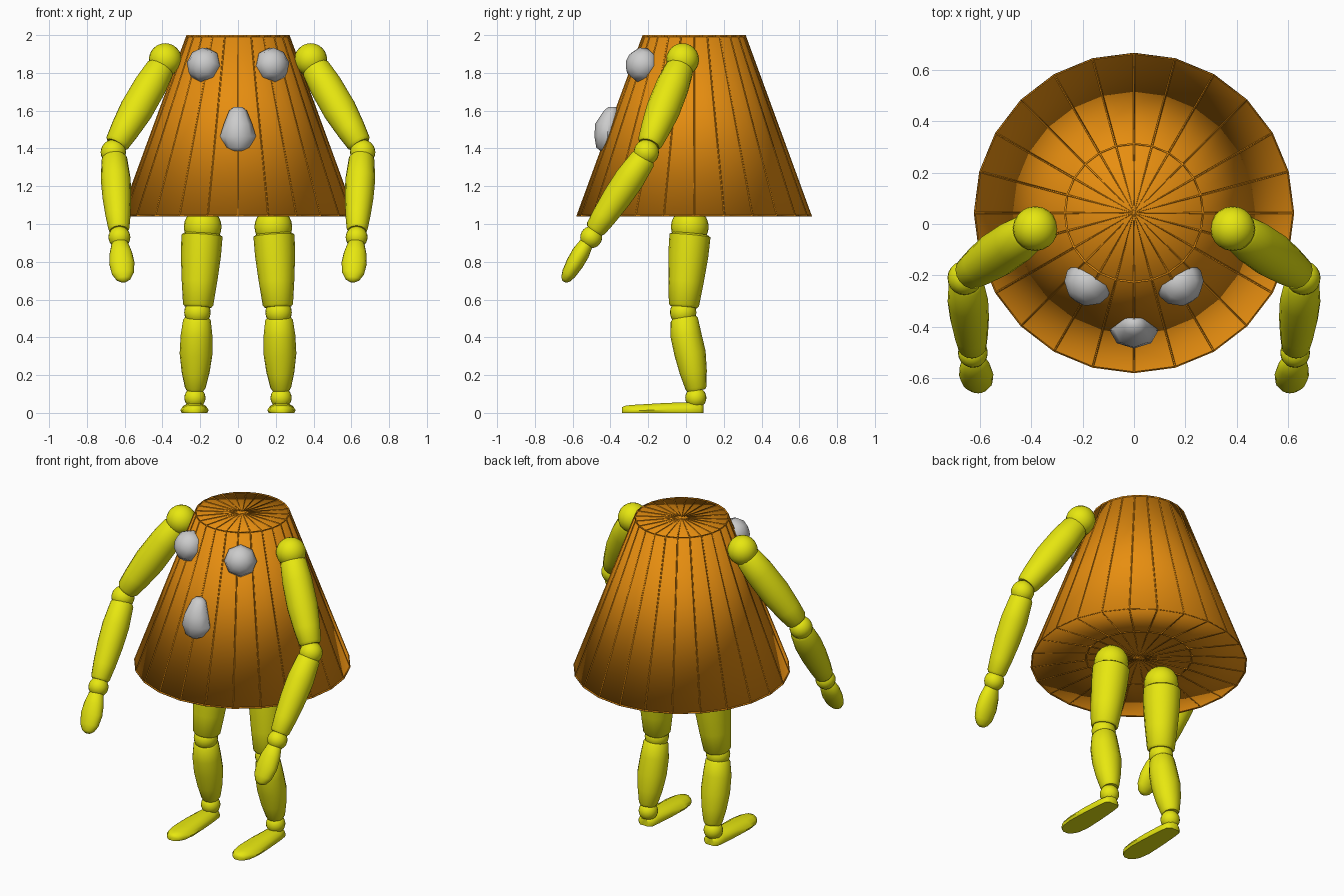
import bpy, bmesh, math
from mathutils import Vector, Matrix

if "Cube" in bpy.data.objects:
    bpy.data.objects.remove(bpy.data.objects["Cube"])


def material(name, rgb):
    m = bpy.data.materials.new(name)
    m.diffuse_color = (*rgb, 1)
    m.use_nodes = True
    m.node_tree.nodes["Principled BSDF"].inputs["Base Color"].default_value = m.diffuse_color
    return m


ORANGE = material("orange", (0.8, 0.27, 0.005))
YELLOW = material("yellow", (0.8, 0.8, 0.005))


def finish(bm, name, mat=None, angle=50):
    bmesh.ops.recalc_face_normals(bm, faces=bm.faces[:])
    me = bpy.data.meshes.new(name)
    bm.to_mesh(me)
    bm.free()
    me.shade_smooth()
    me.set_sharp_from_angle(angle=math.radians(angle))
    if mat:
        me.materials.append(mat)
    ob = bpy.data.objects.new(name, me)
    bpy.context.collection.objects.link(ob)
    return ob


def skin(name, rings, mat=None, angle=50, fan=False):
    """Bridge a list of equal point rings and close both ends."""
    bm = bmesh.new()
    vs = [[bm.verts.new(p) for p in r] for r in rings]
    n = len(vs[0])
    for a, b in zip(vs, vs[1:]):
        for i in range(n):
            j = (i + 1) % n
            bm.faces.new((a[i], a[j], b[j], b[i]))
    for r in (vs[0], vs[-1]):
        f = bm.faces.new(r)
        if fan:
            bmesh.ops.poke(bm, faces=[f])
    return finish(bm, name, mat, angle)


def limb(name, p0, p1, profile, sides=16):
    """Round limb from p0 to p1; profile rows are (t, x radius, other radius, y shift)."""
    p0, p1 = Vector(p0), Vector(p1)
    axis = (p1 - p0).normalized()
    u = Vector((1, 0, 0))
    u = (u - axis * u.dot(axis)).normalized()
    v = axis.cross(u)
    rings = []
    for t, rx, ry, dy in profile:
        c = p0.lerp(p1, t) + Vector((0, dy, 0))
        rings.append([c + u * rx * math.cos(k) + v * ry * math.sin(k)
                      for k in (2 * math.pi * i / sides for i in range(sides))])
    return skin(name, rings, YELLOW)


def rod(*rows):
    return [(t, r, r, 0) for t, r in rows]


def ball(name, c, r, mat=YELLOW, seg=20, rings=12, matrix=None):
    bm = bmesh.new()
    bmesh.ops.create_uvsphere(bm, u_segments=seg, v_segments=rings, radius=r)
    if matrix:
        bm.transform(matrix)
    bmesh.ops.translate(bm, verts=bm.verts[:], vec=c)
    return finish(bm, name, mat)


# Body: 24-sided shade with fan caps and a shallow recess underneath
CY = 0.043
rings = [[(r * math.cos(k), CY + r * math.sin(k), z)
          for k in (math.radians(15 * i) for i in range(24))]
         for r, z in ((0.27, 1.995), (0.62, 1.043), (0.305, 1.075))]
body = skin("shade_body", rings, ORANGE, 180, fan=True)

# Thin ribs along every seam of the body
ribs = body.copy()
ribs.data = body.data.copy()
ribs.name = "shade_ribs"
bpy.context.collection.objects.link(ribs)
w = ribs.modifiers.new("ribs", 'WIREFRAME')
w.thickness = 0.011
w.offset = 0
w.use_even_offset = False

# Nose: low-poly pear
nose = [[(rx * math.cos(k), y + ry * math.sin(k), z)
         for k in (math.radians(45 * i) for i in range(8))]
        for z, rx, ry, y in ((1.38, 0.02, 0.015, -0.43), (1.405, 0.065, 0.05, -0.425),
                             (1.465, 0.095, 0.07, -0.415), (1.53, 0.075, 0.068, -0.413),
                             (1.6, 0.047, 0.04, -0.395), (1.62, 0.022, 0.02, -0.39))]
skin("nose", nose)

for side, s in (("left", 1), ("right", -1)):
    # Eye: low-poly ball with its pole pointing outward
    out = Vector((s * 0.175, -0.28, 0.1)).to_track_quat('Z', 'Y').to_matrix().to_4x4()
    ball(side + "_eye", (s * 0.18, -0.232, 1.842), 0.095, None, 8, 6,
         out @ Matrix.Diagonal((1, 1, 0.9, 1)))

    # Arm
    ball(side + "_shoulder", (s * 0.385, -0.018, 1.87), 0.087)
    limb(side + "_upper_arm", (s * 0.405, -0.03, 1.835), (s * 0.645, -0.195, 1.42),
         rod((0, 0.065), (0.04, 0.077), (0.25, 0.088), (0.55, 0.09),
             (0.8, 0.078), (0.97, 0.066), (1, 0.055)))
    ball(side + "_elbow", (s * 0.66, -0.21, 1.38), 0.067)
    limb(side + "_forearm", (s * 0.655, -0.22, 1.355), (s * 0.63, -0.485, 0.965),
         rod((0, 0.058), (0.03, 0.068), (0.3, 0.079), (0.55, 0.076),
             (0.8, 0.066), (0.97, 0.056), (1, 0.047)))
    ball(side + "_wrist", (s * 0.628, -0.502, 0.93), 0.058)
    limb(side + "_hand", (s * 0.627, -0.52, 0.91), (s * 0.605, -0.645, 0.695),
         [(0, 0.025, 0.025, 0), (0.06, 0.044, 0.037, 0), (0.3, 0.06, 0.047, 0),
          (0.55, 0.067, 0.046, 0), (0.8, 0.058, 0.038, 0), (0.94, 0.038, 0.026, 0),
          (1, 0.014, 0.012, 0)])

    # Leg
    ball(side + "_hip", (s * 0.187, 0.02, 0.985), 0.1)
    limb(side + "_thigh", (s * 0.19, 0.022, 0.948), (s * 0.212, -0.012, 0.56),
         rod((0, 0.095), (0.025, 0.109), (0.3, 0.106), (0.65, 0.094),
             (0.97, 0.08), (1, 0.07)))
    ball(side + "_knee", (s * 0.215, -0.015, 0.532), 0.07)
    limb(side + "_shin", (s * 0.217, -0.012, 0.508), (s * 0.227, 0.056, 0.118),
         [(0, 0.06, 0.06, 0), (0.04, 0.073, 0.073, 0), (0.25, 0.084, 0.082, -0.005),
          (0.5, 0.087, 0.083, 0), (0.75, 0.074, 0.072, 0), (0.96, 0.055, 0.057, 0),
          (1, 0.045, 0.047, 0)])
    ball(side + "_ankle", (s * 0.228, 0.052, 0.08), 0.056)

    # Foot: flat sole, low rounded top
    foot = []
    for y, w, h in ((0.092, 0.03, 0.045), (0.075, 0.052, 0.052), (0.02, 0.06, 0.056),
                    (-0.1, 0.07, 0.053), (-0.22, 0.075, 0.046), (-0.29, 0.064, 0.042),
                    (-0.325, 0.042, 0.037), (-0.34, 0.018, 0.03)):
        foot.append([(s * 0.23 + a * w, y, b * h) for a, b in
                     ((-0.9, 0), (0.9, 0), (1, 0.3), (0.85, 0.7), (0.45, 1),
                      (-0.45, 1), (-0.85, 0.7), (-1, 0.3))])
    skin(side + "_foot", foot, YELLOW)
